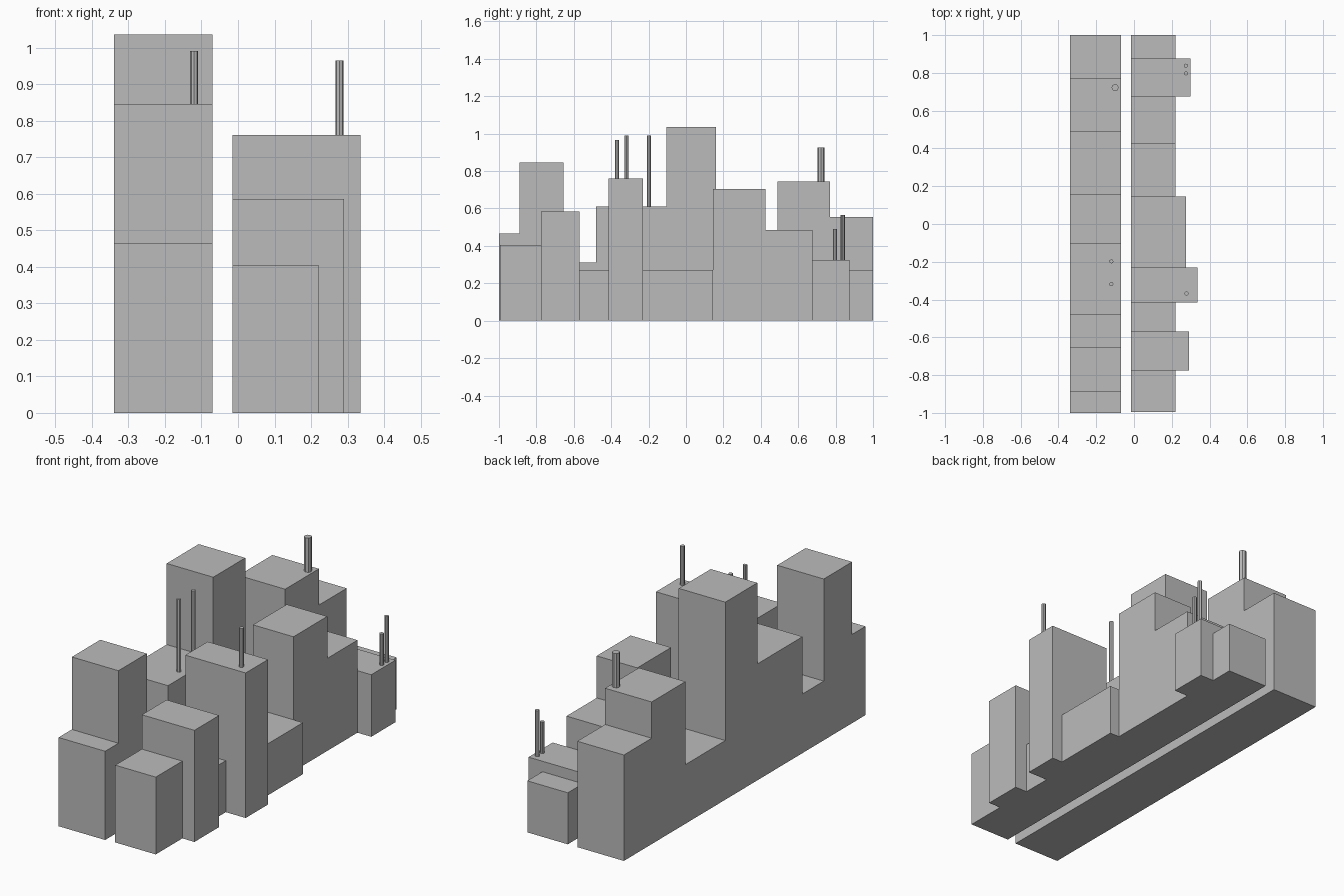
import bpy

if "Cube" in bpy.data.objects:
    bpy.data.objects.remove(bpy.data.objects["Cube"], do_unlink=True)

# Single concrete grey
grey = bpy.data.materials.new("concrete_grey")
grey.use_nodes = True
grey.diffuse_color = (0.5, 0.5, 0.5, 1)
grey.node_tree.nodes["Principled BSDF"].inputs["Base Color"].default_value = (0.5, 0.5, 0.5, 1)


def finish(name):
    obj = bpy.context.object
    obj.name = name
    obj.data.materials.append(grey)
    return obj


def building(name, x0, x1, y0, y1, height):
    bpy.ops.mesh.primitive_cube_add(
        size=1, location=((x0 + x1) / 2, (y0 + y1) / 2, height / 2))
    obj = finish(name)
    obj.scale = (x1 - x0, y1 - y0, height)
    bpy.ops.object.transform_apply(location=False, rotation=False, scale=True)


def chimney(name, x, y, base, top, radius=0.011):
    bpy.ops.mesh.primitive_cylinder_add(
        vertices=8, radius=radius, depth=top - base,
        location=(x, y, (base + top) / 2))
    finish(name)


# Right-hand row: constant depth, (end y, height) from front to back
y = -1.0
for i, (end, height) in enumerate([
        (-0.89, 0.465), (-0.655, 0.845), (-0.48, 0.31), (-0.105, 0.61),
        (0.16, 1.035), (0.49, 0.31), (0.77, 0.745), (1.0, 0.555)]):
    building(f"right_row_building_{i + 1}", -0.34, -0.07, y, end, height)
    y = end

# Left-hand row: stepped frontage, (end y, outer x, height) from front to back
y = -0.995
for i, (end, outer, height) in enumerate([
        (-0.775, 0.22, 0.405), (-0.57, 0.29, 0.585), (-0.415, 0.22, 0.27),
        (-0.23, 0.335, 0.76), (0.145, 0.275, 0.27), (0.425, 0.22, 0.705),
        (0.675, 0.22, 0.485), (0.875, 0.30, 0.325), (1.0, 0.22, 0.27)]):
    building(f"left_row_building_{i + 1}", -0.015, outer, y, end, height)
    y = end

# Rooftop chimneys
chimney("right_row_chimney_front", -0.12, -0.318, 0.61, 0.99)
chimney("right_row_chimney_middle", -0.12, -0.198, 0.61, 0.99)
chimney("right_row_chimney_wide", -0.1, 0.722, 0.745, 0.925, 0.019)
chimney("left_row_chimney_front", 0.278, -0.368, 0.76, 0.965)
chimney("left_row_chimney_short", 0.275, 0.797, 0.325, 0.49)
chimney("left_row_chimney_tall", 0.275, 0.838, 0.325, 0.565)
